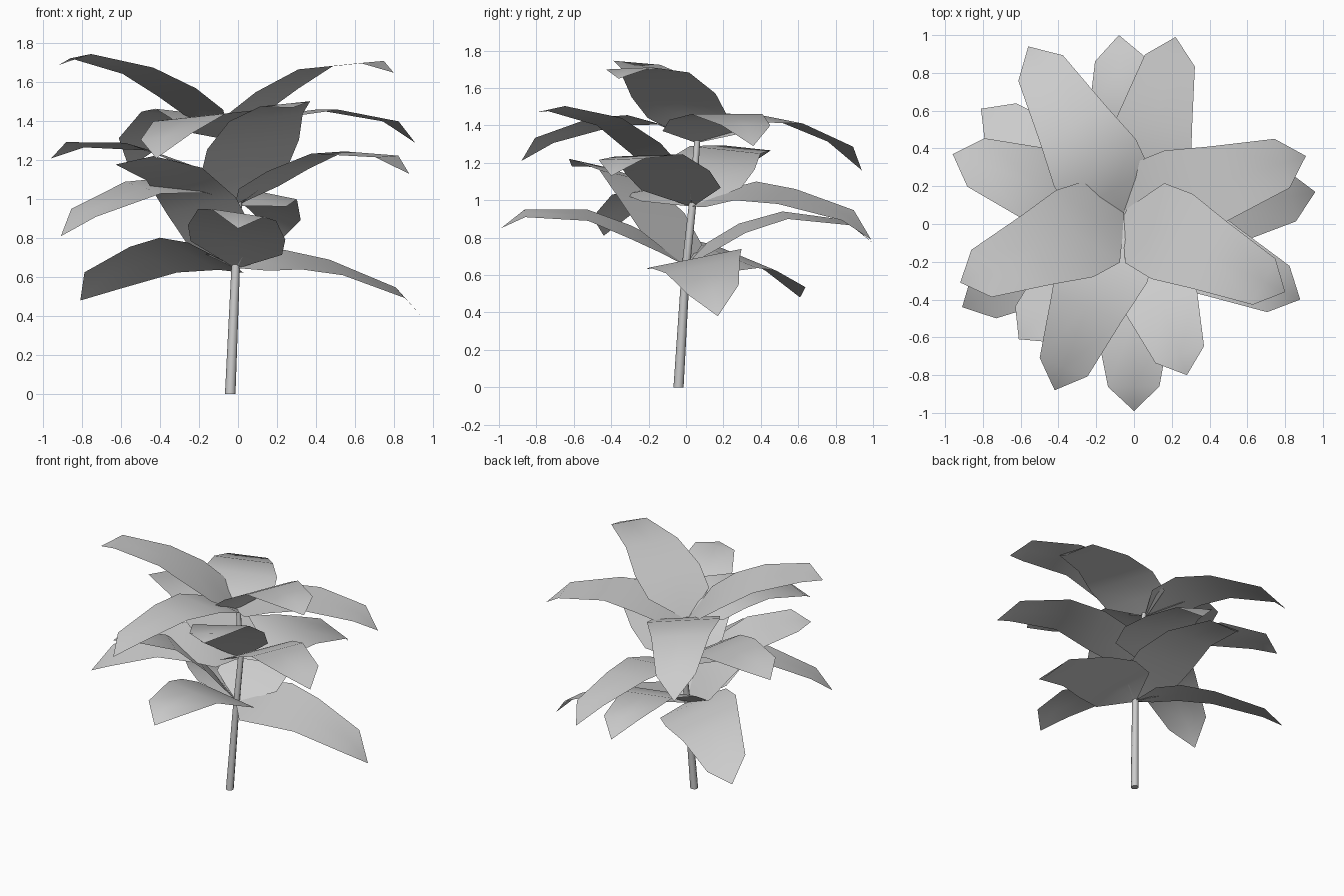
import bpy, bmesh, math
from mathutils import Vector

if "Cube" in bpy.data.objects:
    bpy.data.objects.remove(bpy.data.objects["Cube"])


def make_object(name, bm):
    me = bpy.data.meshes.new(name)
    bm.to_mesh(me)
    bm.free()
    ob = bpy.data.objects.new(name, me)
    bpy.context.collection.objects.link(ob)
    for p in me.polygons:
        p.use_smooth = True
    return ob


# Leaning stem: rings of eight swept along a short path
def stem(path, sides=8):
    bm = bmesh.new()
    rings = []
    for x, y, z, r in path:
        rings.append([bm.verts.new((x + r * math.cos(i * math.tau / sides),
                                    y + r * math.sin(i * math.tau / sides), z))
                      for i in range(sides)])
    for a, b in zip(rings, rings[1:]):
        for i in range(sides):
            j = (i + 1) % sides
            bm.faces.new((a[i], a[j], b[j], b[i]))
    bm.faces.new(rings[0][::-1])
    bm.faces.new(rings[-1])
    ob = make_object("stem", bm)
    for p in ob.data.polygons:
        p.use_smooth = len(p.vertices) == 4


STEPS = (0, 0.13, 0.30, 0.53, 0.87, 1.0)      # distance along the leaf
WIDTH = (0.015, 0.235, 0.25, 0.20, 0.136, 0)  # half width at each step


# Arched leaf: three points per row, tilted sideways by roll, pointed tip
def leaf(name, base, tip, heights, roll):
    bm = bmesh.new()
    b = Vector(base)
    run = Vector(tip) - b
    side = Vector((-run.y, run.x)).normalized()
    rows = []
    for t, w, z in zip(STEPS[:-1], WIDTH, heights):
        c = b + run * t
        row = []
        for s in (1, 0, -1):
            p = c + side * (s * w)
            row.append(bm.verts.new((p.x, p.y, z + s * w * roll)))
        rows.append(row)
    for r0, r1 in zip(rows, rows[1:]):
        for i in range(2):
            bm.faces.new((r0[i], r0[i + 1], r1[i + 1], r1[i]))
    end = bm.verts.new((tip[0], tip[1], heights[-1]))
    for i in range(2):
        bm.faces.new((rows[-1][i], rows[-1][i + 1], end))
    bmesh.ops.recalc_face_normals(bm, faces=bm.faces)
    if sum(f.normal.z for f in bm.faces) < 0:
        bmesh.ops.reverse_faces(bm, faces=bm.faces)
    make_object(name, bm)


stem([(-0.04, -0.04, 0, 0.027), (-0.012, 0.0, 0.65, 0.022),
      (0.0, 0.035, 0.98, 0.02), (-0.04, 0.06, 1.32, 0.016)])

# Three whorls of five leaves: (tip xy, row heights after base, roll)
WHORLS = {
    "lower_leaf": ((-0.01, 0.0), 0.65, [
        ((0.96, 0.17), (0.68, 0.69, 0.65, 0.52, 0.38), 0.2),
        ((-0.08, 1.0), (0.75, 0.85, 0.92, 0.88, 0.77), 0.1),
        ((-0.81, 0.61), (0.70, 0.72, 0.69, 0.58, 0.48), 0.33),
        ((-0.61, -0.61), (0.80, 0.97, 1.13, 1.20, 1.18), 0.16),
        ((0.0, -0.99), (0.75, 0.83, 0.92, 0.93, 0.85), -0.15)]),
    "middle_leaf": ((-0.01, 0.03), 0.97, [
        ((0.88, -0.40), (1.06, 1.15, 1.24, 1.22, 1.13), 0.03),
        ((0.22, 0.99), (1.01, 1.05, 1.02, 0.92, 0.79), 0.2),
        ((-0.96, 0.37), (1.09, 1.19, 1.27, 1.28, 1.21), 0.1),
        ((-0.91, -0.44), (1.03, 1.07, 1.06, 0.93, 0.81), -0.15),
        ((0.28, -0.80), (1.13, 1.28, 1.42, 1.49, 1.47), 0.1)]),
    "upper_leaf": ((-0.055, 0.06), 1.31, [
        ((0.80, -0.36), (1.45, 1.56, 1.675, 1.705, 1.65), 0.04),
        ((0.91, 0.36), (1.37, 1.43, 1.46, 1.40, 1.29), 0.0),
        ((-0.56, 0.94), (1.38, 1.44, 1.43, 1.30, 1.16), 0.1),
        ((-0.92, -0.31), (1.44, 1.55, 1.66, 1.735, 1.69), 0.08),
        ((-0.42, -0.88), (1.38, 1.43, 1.42, 1.32, 1.21), 0.1)]),
}
for name, (base, z0, leaves) in WHORLS.items():
    for i, (tip, zs, roll) in enumerate(leaves):
        leaf(f"{name}_{i + 1}", base, tip, (z0,) + zs, roll)
